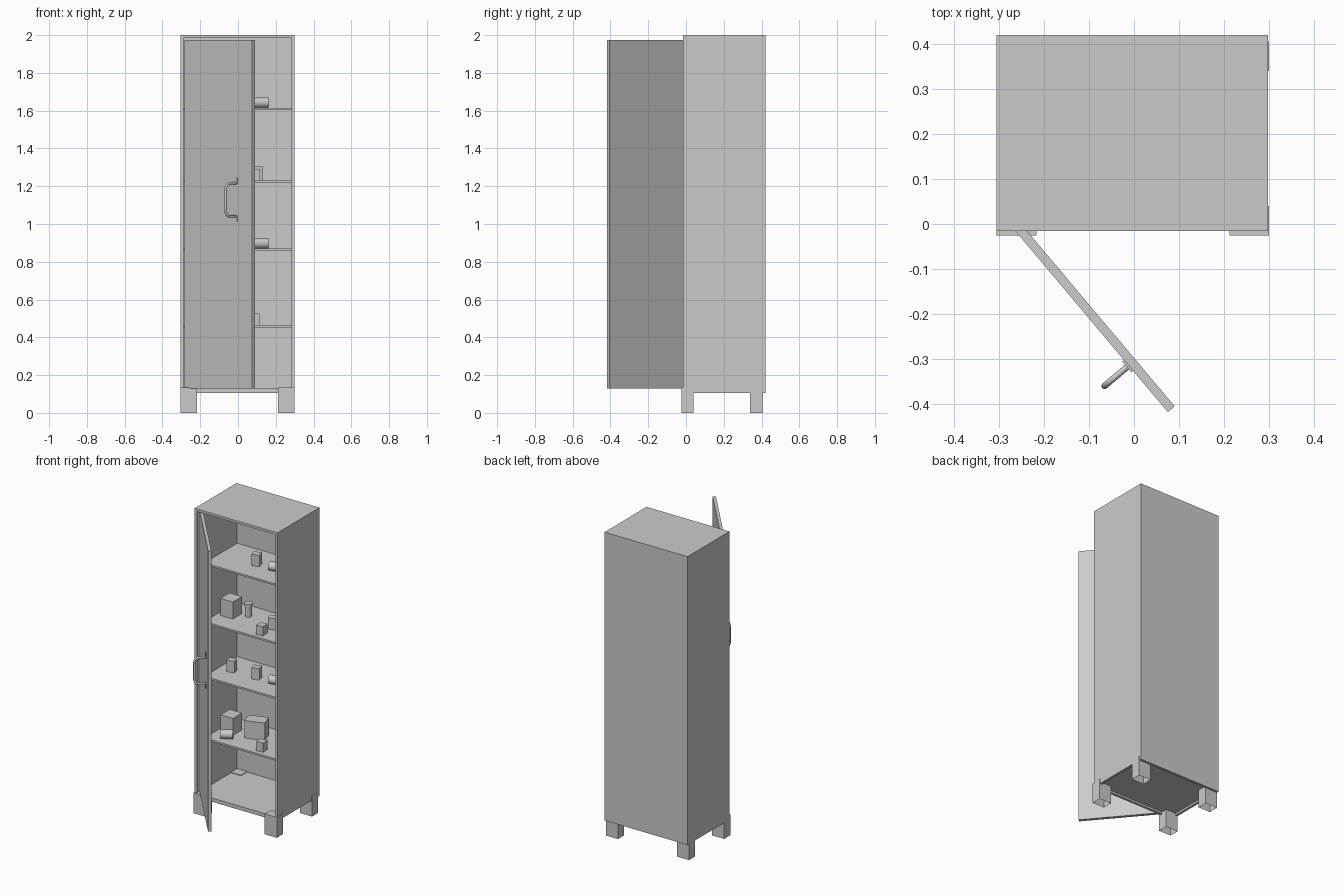
import bpy, bmesh, math
from mathutils import Matrix, Vector

if "Cube" in bpy.data.objects:
    bpy.data.objects.remove(bpy.data.objects["Cube"], do_unlink=True)

GREY = (0.6, 0.6, 0.6, 1)
metal = bpy.data.materials.new("light_grey")
metal.use_nodes = True
metal.diffuse_color = GREY
metal.node_tree.nodes["Principled BSDF"].inputs["Base Color"].default_value = GREY


def finish(name, bm, matrix=None):
    mesh = bpy.data.meshes.new(name)
    bm.to_mesh(mesh)
    bm.free()
    mesh.materials.append(metal)
    obj = bpy.data.objects.new(name, mesh)
    bpy.context.collection.objects.link(obj)
    if matrix:
        obj.matrix_world = matrix
    return obj


def box(name, low, high, matrix=None, open_bottom=False):
    """Box between two corners, optionally placed by a matrix."""
    low, high = Vector(low), Vector(high)
    bm = bmesh.new()
    place = Matrix.Translation((low + high) / 2) @ Matrix.Diagonal((*(high - low), 1))
    bmesh.ops.create_cube(bm, size=1, matrix=place)
    if open_bottom:
        bm.normal_update()
        bottom = [f for f in bm.faces if f.normal.z < -0.9]
        bmesh.ops.delete(bm, geom=bottom, context='FACES_ONLY')
    return finish(name, bm, matrix)


def turned(x, y, z, angle=0):
    return Matrix.Translation((x, y, z)) @ Matrix.Rotation(math.radians(angle), 4, 'Z')


def package(name, x, y, z, size, angle=0):
    """Box standing on a shelf, centred on x and y."""
    w, d, h = size
    box(name, (-w / 2, -d / 2, 0), (w / 2, d / 2, h), turned(x, y, z, angle))


def smooth(obj):
    for p in obj.data.polygons:
        p.use_smooth = len(p.vertices) == 4


def can(name, matrix, radius, length):
    bm = bmesh.new()
    bmesh.ops.create_cone(bm, cap_ends=True, segments=24, radius1=radius,
                          radius2=radius, depth=length)
    smooth(finish(name, bm, matrix))


def lying_can(name, x, y, z, angle):
    can(name, turned(x, y, z + 0.028, angle) @ Matrix.Rotation(math.pi / 2, 4, 'Y'),
        0.028, 0.075)


# Cabinet shell
L, R, F, B = -0.305, 0.298, -0.015, 0.42
BASE, FLOOR, TOP, T = 0.105, 0.13, 2.0, 0.016
box("left_panel", (R - T, F, BASE), (R, B, TOP))
box("right_panel", (L, F, BASE), (L + T, B, TOP))
box("back_panel", (L + T, B - T, BASE), (R - T, B, TOP - T))
box("top_panel", (L + T, F, TOP - T), (R - T, B, TOP))
box("floor_panel", (L + T, F, FLOOR - 0.012), (R - T, B - T, FLOOR))
box("front_rail", (L + T, F, BASE), (R - T, F + T, FLOOR - 0.012))

# Shelves
SHELVES = (0.465, 0.87, 1.23, 1.615)
for z in SHELVES:
    box("shelf", (L + T, 0.065, z - 0.012), (R - T, B - T, z))

# Hollow feet
for x in (-0.305, 0.212):
    for y in (-0.025, 0.34):
        box("foot", (x, y, 0), (x + 0.088, y + 0.065, 0.134), open_bottom=True)

# Open door: local x runs along the door, local -y is its outer face
hinge = turned(-0.283, 0.0075, 0, -49.9)
box("door", (0, 0, FLOOR), (0.556, 0.02, 1.975), hinge)

# Door handle with mounting plates
GRIP = 0.421
for z in (1.03, 1.23):
    box("handle_plate", (GRIP - 0.016, -0.005, z - 0.016),
        (GRIP + 0.016, 0, z + 0.016), hinge)
reach, bend, low, high = 0.07, 0.032, 1.04, 1.215
path = [(0, low)]
for cz, start in ((low + bend, -90), (high - bend, 0)):
    for i in range(7):
        a = math.radians(start + i * 15)
        path.append((reach - bend + bend * math.cos(a), cz + bend * math.sin(a)))
path.append((0, high))
curve = bpy.data.curves.new("door_handle", 'CURVE')
curve.dimensions = '3D'
curve.bevel_depth = 0.007
curve.bevel_resolution = 3
curve.use_fill_caps = True
spline = curve.splines.new('POLY')
spline.points.add(len(path) - 1)
for point, (out, z) in zip(spline.points, path):
    point.co = (GRIP, -out, z, 1)
curve.materials.append(metal)
handle = bpy.data.objects.new("door_handle", curve)
bpy.context.collection.objects.link(handle)
handle.matrix_world = hinge

# Contents shared by the first and third shelves
s1, s2, s3, s4 = SHELVES
for z in (s1, s3):
    package("large_carton", -0.215, 0.237, z, (0.09, 0.095, 0.112))
    package("small_carton", 0.088, 0.121, z, (0.048, 0.05, 0.06), 5)

# Contents shared by the second and fourth shelves
for z in (s2, s4):
    package("tall_carton", -0.02, 0.222, z, (0.05, 0.045, 0.075), 15)
    lying_can("lying_can", 0.122, 0.215, z, 12)

# Single items
package("wide_carton", -0.045, 0.26, s1, (0.125, 0.085, 0.115), 18)
lying_can("lying_can", -0.176, 0.135, s1, 30)
package("tall_carton", -0.2, 0.222, s2, (0.05, 0.045, 0.075), 15)
package("tall_carton", 0.1, 0.222, s3, (0.05, 0.045, 0.075), 15)
can("jar", turned(-0.12, 0.278, s3 + 0.04), 0.021, 0.08)
can("jar_lid", turned(-0.12, 0.278, s3 + 0.08), 0.026, 0.012)
